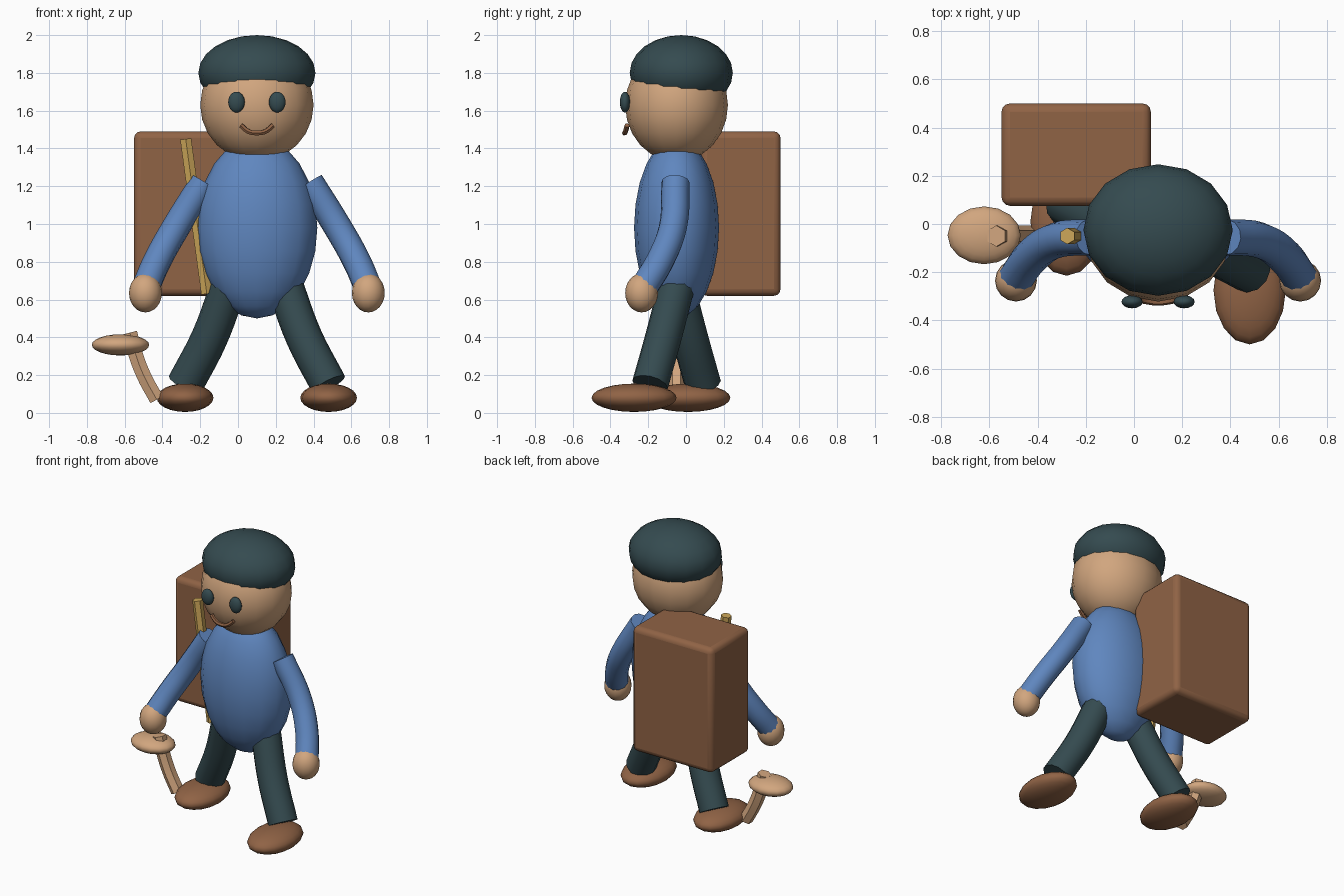
import bpy, math

cube = bpy.data.objects.get("Cube")
if cube:
    bpy.data.objects.remove(cube, do_unlink=True)


def material(name, rgb):
    m = bpy.data.materials.new(name)
    m.use_nodes = True
    m.diffuse_color = (*rgb, 1)
    m.node_tree.nodes["Principled BSDF"].inputs["Base Color"].default_value = (*rgb, 1)
    return m


skin = material("skin tan", (0.64, 0.38, 0.21))
brown = material("leather brown", (0.28, 0.125, 0.06))
blue = material("shirt blue", (0.115, 0.24, 0.52))
teal = material("dark teal", (0.035, 0.07, 0.08))
gold = material("gold", (0.6, 0.38, 0.1))

CX = 0.1  # the body's own mirror plane


def finish(name, mat, angle=50):
    ob = bpy.context.object
    ob.name = ob.data.name = name
    ob.data.materials.clear()
    ob.data.materials.append(mat)
    bpy.ops.object.shade_smooth_by_angle(angle=math.radians(angle))
    return ob


def ball(name, mat, centre, radii, segments=16, rings=12):
    bpy.ops.mesh.primitive_uv_sphere_add(segments=segments, ring_count=rings,
                                         radius=1, location=centre)
    bpy.context.object.scale = radii
    bpy.ops.object.transform_apply(location=False, rotation=False, scale=True)
    return finish(name, mat)


def tube(name, mat, points, radius, detail=4):
    """Round tube with closed ends, swept along a smooth path."""
    curve = bpy.data.curves.new(name, "CURVE")
    curve.dimensions = "3D"
    curve.bevel_depth = radius
    curve.bevel_resolution = detail
    curve.resolution_u = 5
    curve.use_fill_caps = True
    spline = curve.splines.new("BEZIER")
    spline.bezier_points.add(len(points) - 1)
    for bp, p in zip(spline.bezier_points, points):
        bp.co = p
        bp.handle_left_type = bp.handle_right_type = "AUTO"
    ob = bpy.data.objects.new(name, curve)
    bpy.context.collection.objects.link(ob)
    bpy.ops.object.select_all(action="DESELECT")
    ob.select_set(True)
    bpy.context.view_layer.objects.active = ob
    bpy.ops.object.convert(target="MESH")
    return finish(name, mat)


# Head, cap and torso
ball("head", skin, (CX, -0.05, 1.63), (0.3, 0.272, 0.3))
ball("cap", teal, (CX, -0.025, 1.8), (0.31, 0.273, 0.2))
ball("torso", blue, (CX, -0.05, 0.98), (0.32, 0.225, 0.48))

# Face
for label, side in (("right", -1), ("left", 1)):
    ball(label + "_eye", teal, (CX + side * 0.108, -0.323, 1.645), (0.044, 0.027, 0.055))
tube("mouth", brown, [(CX - 0.085, -0.312, 1.522), (CX - 0.045, -0.32, 1.49),
                      (CX, -0.325, 1.482), (CX + 0.045, -0.32, 1.49),
                      (CX + 0.085, -0.312, 1.522)], 0.014, 1)

# Limbs, striding: the left foot leads
stride = {"right": (0.01, 0.09), "left": (-0.275, -0.19)}
for label, side in (("right", -1), ("left", 1)):
    foot_y, ankle_y = stride[label]
    tube(label + "_arm", blue,
         [(CX + side * 0.28, -0.055, 1.22), (CX + side * 0.43, -0.07, 0.98),
          (CX + side * 0.53, -0.14, 0.8), (CX + side * 0.59, -0.225, 0.66)], 0.075)
    ball(label + "_hand", skin, (CX + side * 0.59, -0.235, 0.635), (0.087, 0.087, 0.103))
    tube(label + "_leg", teal,
         [(CX + side * 0.15, -0.05, 0.67),
          (CX + side * 0.25, ankle_y * 0.5 - 0.025, 0.4),
          (CX + side * 0.38, ankle_y, 0.15)], 0.097)
    ball(label + "_shoe", brown, (CX + side * 0.38, foot_y, 0.08), (0.15, 0.225, 0.075))

# Backpack with rounded edges
bpy.ops.mesh.primitive_cube_add(size=1, location=(-0.24, 0.288, 1.055))
bpy.context.object.scale = (0.62, 0.425, 0.87)
bpy.ops.object.transform_apply(location=False, rotation=False, scale=True)
bevel = bpy.context.object.modifiers.new("rounding", "BEVEL")
bevel.width = 0.035
bevel.segments = 3
finish("backpack", brown)

# Staff beside the torso
tube("staff", gold, [(-0.277, -0.05, 1.45), (-0.165, -0.05, 0.63)], 0.034, 1)

# Little curved stem with a flat oval head
tube("stem", skin, [(-0.43, -0.05, 0.07), (-0.5, -0.05, 0.2),
                    (-0.545, -0.05, 0.32), (-0.572, -0.05, 0.425)], 0.044, 1)
ball("stem_head", skin, (-0.622, -0.047, 0.36), (0.152, 0.12, 0.056))
